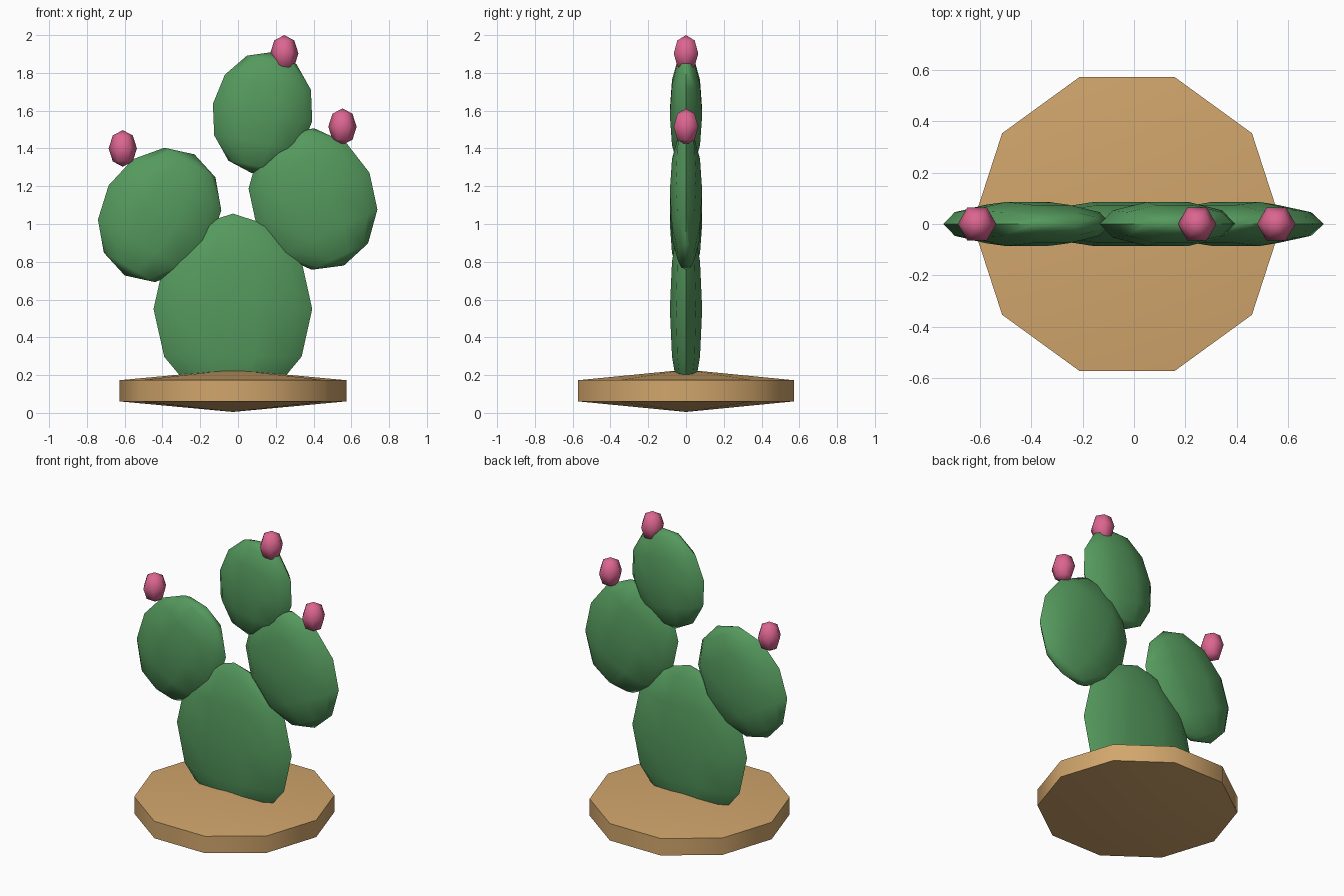
import bpy, math
from mathutils import Matrix

if "Cube" in bpy.data.objects:
    bpy.data.objects.remove(bpy.data.objects["Cube"])


def material(name, rgb):
    m = bpy.data.materials.new(name)
    m.diffuse_color = (*rgb, 1.0)
    m.use_nodes = True
    m.node_tree.nodes["Principled BSDF"].inputs["Base Color"].default_value = m.diffuse_color
    return m


GREEN = material("cactus_green", (0.09, 0.32, 0.11))
PINK = material("flower_pink", (0.72, 0.13, 0.28))
SAND = material("sand_tan", (0.64, 0.38, 0.15))


def ball(name, loc, radii, segments, rings, mat, tilt=0, angle=40):
    """Low-poly ellipsoid with corners on +-y, tilted in the front plane."""
    bpy.ops.mesh.primitive_uv_sphere_add(segments=segments, ring_count=rings, radius=1)
    ob = bpy.context.object
    ob.name = name
    turn = Matrix.Rotation(math.radians(90), 4, 'Z')
    ob.data.transform(Matrix.Diagonal((*radii, 1)) @ turn)
    ob.location = loc
    ob.rotation_euler.y = math.radians(tilt)
    ob.data.materials.append(mat)
    bpy.ops.object.shade_smooth_by_angle(angle=math.radians(angle))
    return ob


# Sandy base disc
ball("sand_base", (-0.027, 0, 0.117), (0.693, 0.693, 0.112), 10, 3, SAND)

# Flat cactus pads: name, x, z, half width, half height, tilt
for name, x, z, w, h, tilt in [
    ("main_pad", -0.027, 0.55, 0.42, 0.505, 0),
    ("left_pad", -0.415, 1.048, 0.312, 0.37, 30),
    ("right_pad", 0.397, 1.132, 0.33, 0.388, -25),
    ("top_pad", 0.13, 1.59, 0.267, 0.326, 10),
]:
    ball(name, (x, 0, z), (w, 0.09, h), 10, 6, GREEN, tilt)

# Flower buds
for name, x, z in [("left_flower", -0.61, 1.40),
                   ("right_flower", 0.553, 1.515),
                   ("top_flower", 0.245, 1.903)]:
    ball(name, (x, 0, z), (0.075, 0.075, 0.097), 6, 4, PINK, angle=65)
